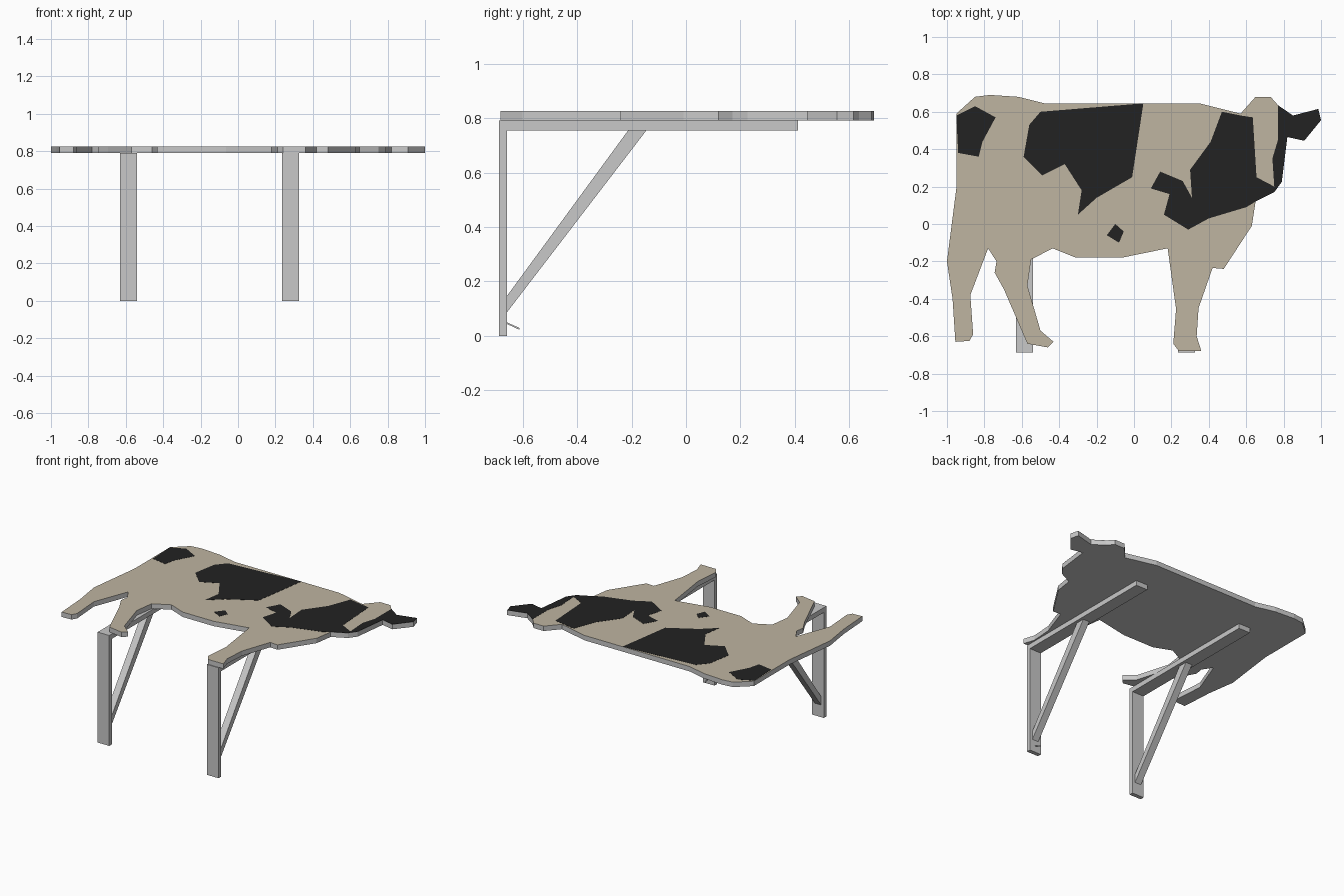
import bpy, bmesh

if "Cube" in bpy.data.objects:
    bpy.data.objects.remove(bpy.data.objects["Cube"])

def material(name, rgb):
    m = bpy.data.materials.new(name)
    m.diffuse_color = (*rgb, 1)
    m.use_nodes = True
    m.node_tree.nodes["Principled BSDF"].inputs["Base Color"].default_value = m.diffuse_color
    return m

GREY = material("grey metal", (0.58, 0.58, 0.58))
CREAM = material("cream hide", (0.52, 0.46, 0.355))
BLACK = material("black hide", (0.016, 0.016, 0.016))

def prism(name, pts, lo, hi, mats, along_x=False):
    """Extrude a flat outline from lo to hi along z (or x); last material goes on top."""
    bm = bmesh.new()
    place = (lambda p, h: (h, *p)) if along_x else (lambda p, h: (*p, h))
    a = [bm.verts.new(place(p, lo)) for p in pts]
    b = [bm.verts.new(place(p, hi)) for p in pts]
    bm.faces.new(a[::-1])
    top = bm.faces.new(b)
    for i in range(len(pts)):
        j = (i + 1) % len(pts)
        bm.faces.new((a[i], a[j], b[j], b[i]))
    top.material_index = len(mats) - 1
    bmesh.ops.recalc_face_normals(bm, faces=bm.faces)
    me = bpy.data.meshes.new(name)
    bm.to_mesh(me)
    bm.free()
    for m in mats:
        me.materials.append(m)
    bpy.context.collection.objects.link(bpy.data.objects.new(name, me))

# Outline of the animal-shaped top, clockwise from the rump
back = [(-.95, .59), (-.85, .68), (-.77, .69), (-.62, .68), (-.48, .645), (.35, .645),
        (.57, .59), (.65, .68), (.73, .68)]
face = [(.77, .635), (.85, .58), (.985, .615), (1, .555), (.91, .445), (.82, .465),
        (.79, .225), (.75, .17), (.65, .12)]
front_limb = [(.63, -.01), (.48, -.24), (.42, -.235), (.345, -.45), (.335, -.6), (.36, -.68),
              (.24, -.68), (.21, -.64), (.225, -.455), (.18, -.13)]
belly = [(-.065, -.18), (-.31, -.18), (-.435, -.13), (-.55, -.19)]
hind_limbs = [(-.57, -.33), (-.5, -.57), (-.43, -.63), (-.46, -.66), (-.57, -.64),
              (-.695, -.35), (-.745, -.26), (-.735, -.2), (-.78, -.13), (-.875, -.38),
              (-.86, -.59), (-.88, -.625), (-.955, -.63), (-.97, -.4), (-1, -.2), (-.95, .19)]
TOP = 0.825
prism("table_top", back + face + front_limb + belly + hind_limbs, 0.79, TOP, [GREY, CREAM])

# Black hide patches as thin plates
patches = {
    "rump_patch": [(-.95, .58), (-.85, .63), (-.74, .57), (-.81, .44), (-.83, .36), (-.94, .38)],
    "flank_patch": [(-.5, .6), (.05, .645), (-.01, .25), (-.2, .14), (-.3, .05),
                    (-.28, .18), (-.37, .32), (-.49, .26), (-.59, .36), (-.56, .53)],
    "belly_spot": [(-.1, 0), (-.055, -.04), (-.08, -.1), (-.145, -.06)],
    "neck_patch": face + [
        (.6, .09), (.4, .03), (.29, -.03), (.16, .05), (.19, .16), (.09, .19), (.14, .28),
        (.26, .23), (.31, .14), (.3, .29), (.41, .44), (.47, .6), (.57, .58), (.635, .57),
        (.655, .25), (.75, .2), (.74, .35), (.77, .45)],
}
for name, pts in patches.items():
    prism(name, pts, TOP - 0.001, TOP + 0.001, [BLACK])

# Two bracket supports: upright, horizontal arm and diagonal brace
supports = {
    "upright": ([(-.686, 0), (-.657, 0), (-.657, .79), (-.686, .79)], .046),
    "arm": ([(-.657, .755), (.412, .755), (.412, .79), (-.657, .79)], .046),
    "brace": ([(-.657, .087), (-.145, .755), (-.212, .755), (-.657, .147)], .025),
}
for side, x in (("left", -.585), ("right", .28)):
    for part, (profile, half) in supports.items():
        prism(f"{side}_{part}", profile, x - half, x + half, [GREY], along_x=True)

# Small hook on the right upright
prism("hook", [(-.657, .044), (-.612, .023), (-.61, .029), (-.657, .05)],
      .277, .283, [GREY], along_x=True)
